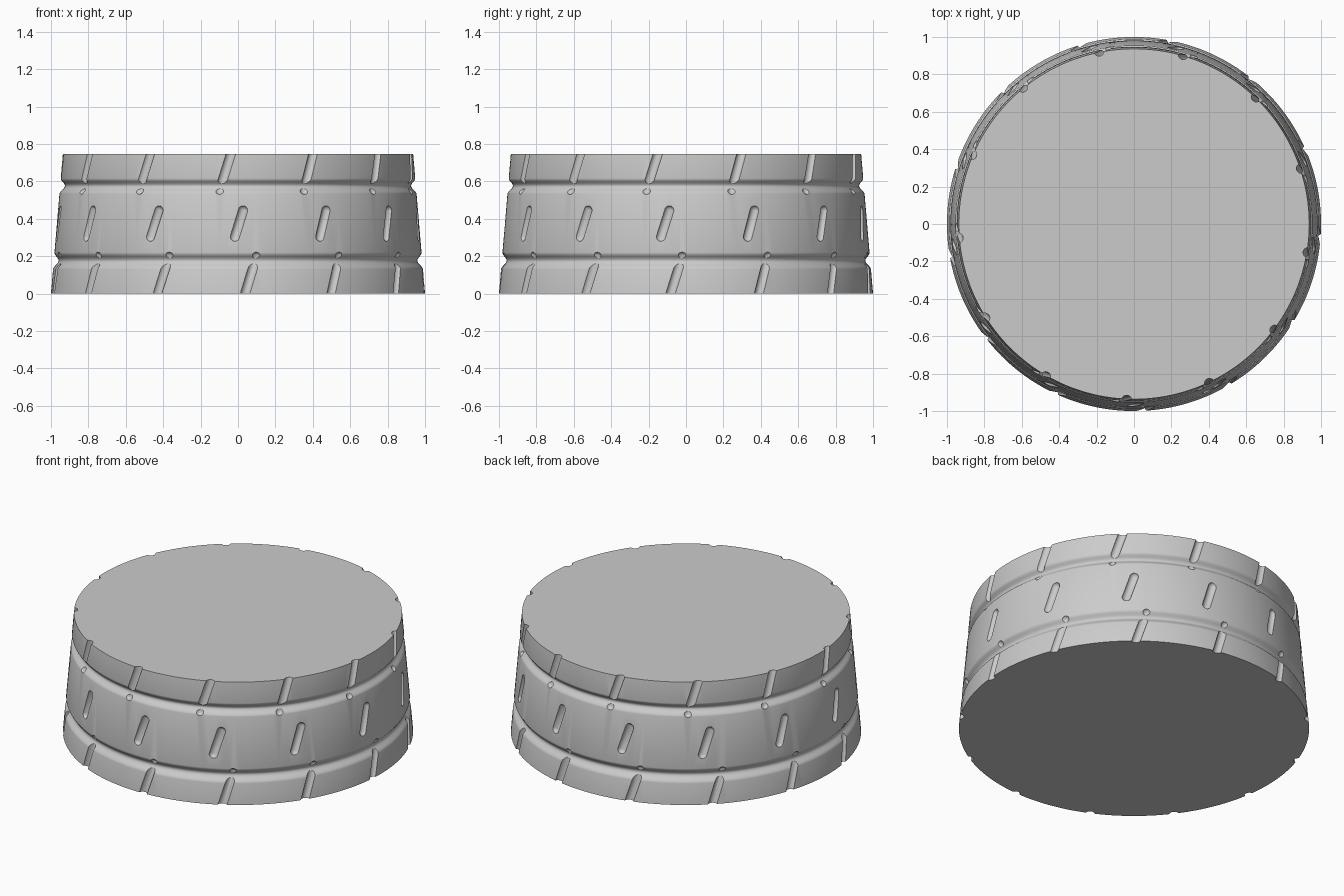
import bpy, bmesh, math
from mathutils import Vector, Matrix

if "Cube" in bpy.data.objects:
    bpy.data.objects.remove(bpy.data.objects["Cube"])

HEIGHT = 0.745
SEGMENTS = 192
SLANT = 0.31
SLOT_RADIUS = 0.026


def cone_radius(z):
    return 1.0 - 0.085 * z


def groove_depth(z):
    # two smooth ring grooves: centre height, half width
    depth = 0.0
    for centre, half in ((0.175, 0.045), (0.575, 0.041)):
        d = abs(z - centre) / half
        if d < 1:
            depth += 0.026 * 0.5 * (1 + math.cos(math.pi * d))
    return depth


def make_object(name, bm):
    mesh = bpy.data.meshes.new(name)
    bm.to_mesh(mesh)
    bm.free()
    obj = bpy.data.objects.new(name, mesh)
    bpy.context.collection.objects.link(obj)
    return obj


# Tapered body, lathed from its profile
heights = [0.0]
for centre, half in ((0.175, 0.045), (0.575, 0.041)):
    heights += [centre + half * (i / 6 - 1) for i in range(13)]
heights.append(HEIGHT)
bm = bmesh.new()
rings = []
for z in heights:
    r = cone_radius(z) - groove_depth(z)
    rings.append([bm.verts.new((r * math.cos(2 * math.pi * i / SEGMENTS),
                                r * math.sin(2 * math.pi * i / SEGMENTS), z))
                  for i in range(SEGMENTS)])
for low, high in zip(rings, rings[1:]):
    for i in range(SEGMENTS):
        j = (i + 1) % SEGMENTS
        bm.faces.new((low[i], low[j], high[j], high[i]))
bm.faces.new(rings[0][::-1])
bm.faces.new(rings[-1])
body = make_object("grooved_round_body", bm)


# Slanted round-ended slots, cut in three rows
def surface_point(angle, z, z_ref):
    r = cone_radius(z) + 0.006
    a = angle + SLANT * (z - z_ref) / r
    return Vector((r * math.sin(a), -r * math.cos(a), z))


def add_capsule(bm, start, end):
    axis = end - start
    verts = bmesh.ops.create_uvsphere(bm, u_segments=20, v_segments=11,
                                      radius=SLOT_RADIUS)["verts"]
    for v in verts:
        v.co.z += math.copysign(axis.length / 2, v.co.z)
    turn = axis.to_track_quat('Z', 'Y').to_matrix().to_4x4()
    bmesh.ops.transform(bm, verts=verts,
                        matrix=Matrix.Translation((start + end) / 2) @ turn)


bm = bmesh.new()
# start height, end height, reference height, angle offset
rows = ((-0.06, 0.197, 0.07, 3.4),
        (0.305, 0.445, 0.375, 0.3),
        (0.556, 0.81, 0.675, -3.7))
for z0, z1, z_ref, offset in rows:
    for k in range(13):
        angle = math.radians(offset + 360 * k / 13)
        add_capsule(bm, surface_point(angle, z0, z_ref),
                    surface_point(angle, z1, z_ref))
cutter = make_object("slot_cutter", bm)
cutter.hide_render = True

mod = body.modifiers.new("slots", 'BOOLEAN')
mod.operation = 'DIFFERENCE'
mod.solver = 'EXACT'
mod.object = cutter
bpy.context.view_layer.objects.active = body
body.select_set(True)
bpy.ops.object.modifier_apply(modifier=mod.name)
bpy.data.objects.remove(cutter, do_unlink=True)

# Plain grey material and smooth shading
grey = bpy.data.materials.new("light_grey")
grey.diffuse_color = (0.6, 0.6, 0.6, 1)
grey.use_nodes = True
grey.node_tree.nodes["Principled BSDF"].inputs["Base Color"].default_value = grey.diffuse_color
body.data.materials.clear()
body.data.materials.append(grey)
bpy.ops.object.shade_smooth_by_angle(angle=math.radians(30))
